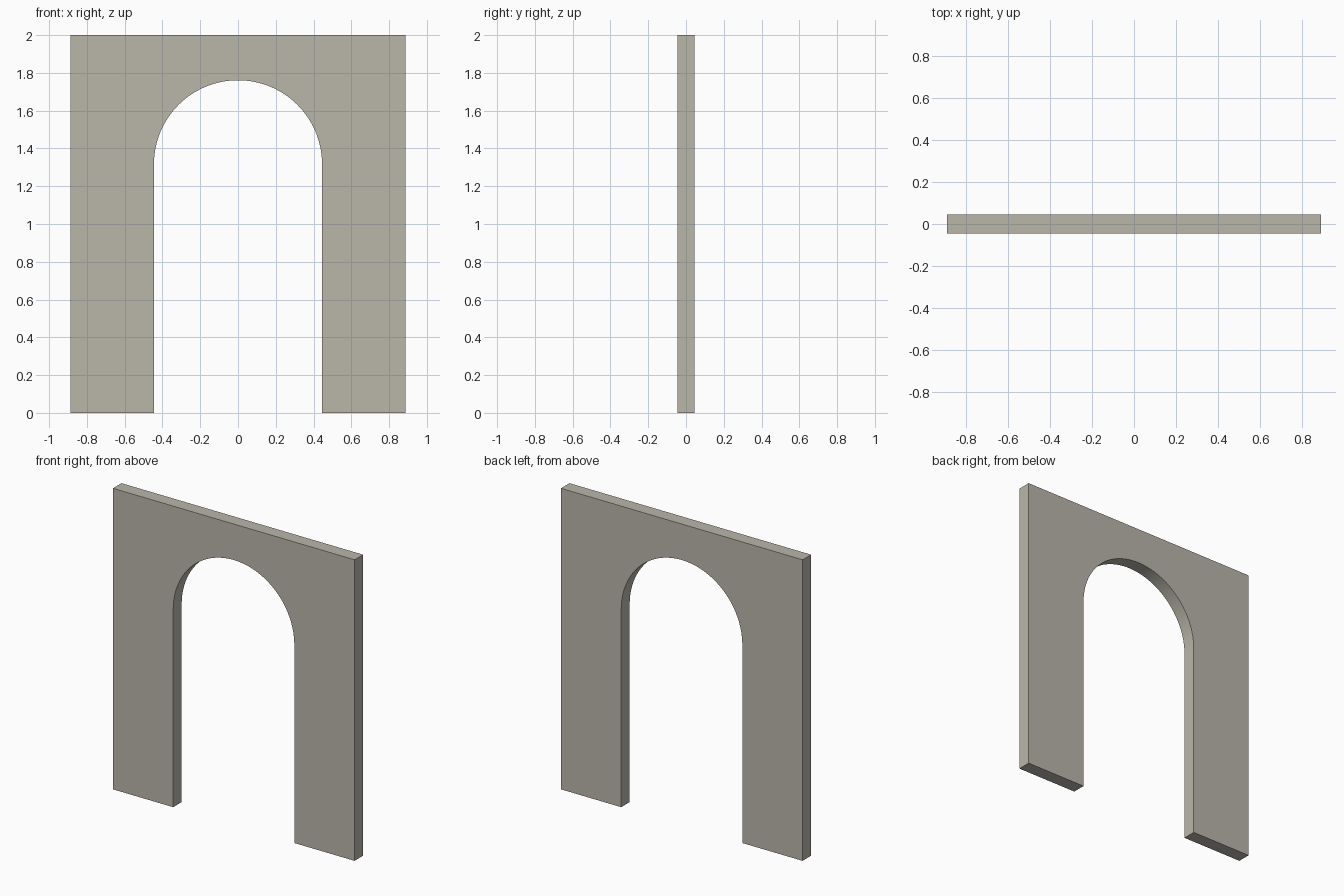
import bpy, bmesh, math

if "Cube" in bpy.data.objects:
    bpy.data.objects.remove(bpy.data.objects["Cube"])

HALF_W, HEIGHT, DEPTH = 0.888, 2.0, 0.089
RADIUS, SPRING = 0.445, 1.316
SEGMENTS = 64

stone = bpy.data.materials.new("warm grey stone")
stone.diffuse_color = (0.49, 0.473, 0.402, 1)
stone.use_nodes = True
stone.node_tree.nodes["Principled BSDF"].inputs["Base Color"].default_value = stone.diffuse_color

# Wall outline: right leg, across the top, left leg, then over the arch
outline = [(RADIUS, 0), (HALF_W, 0), (HALF_W, HEIGHT),
           (-HALF_W, HEIGHT), (-HALF_W, 0), (-RADIUS, 0)]
for i in range(SEGMENTS + 1):
    a = math.pi * (1 - i / SEGMENTS)
    outline.append((RADIUS * math.cos(a), SPRING + RADIUS * math.sin(a)))

# Extrude the outline through the wall thickness
bm = bmesh.new()
front = bm.faces.new([bm.verts.new((x, -DEPTH / 2, z)) for x, z in outline])
ext = bmesh.ops.extrude_face_region(bm, geom=[front], use_keep_orig=True)
back = [v for v in ext["geom"] if isinstance(v, bmesh.types.BMVert)]
bmesh.ops.translate(bm, verts=back, vec=(0, DEPTH, 0))
bmesh.ops.recalc_face_normals(bm, faces=bm.faces)

mesh = bpy.data.meshes.new("arched_wall")
bm.to_mesh(mesh)
bm.free()
mesh.materials.append(stone)
wall = bpy.data.objects.new("arched_wall", mesh)
bpy.context.collection.objects.link(wall)

# Smooth the arch soffit, keep the wall edges sharp
bpy.context.view_layer.objects.active = wall
wall.select_set(True)
bpy.ops.object.shade_smooth_by_angle(angle=math.radians(30))
